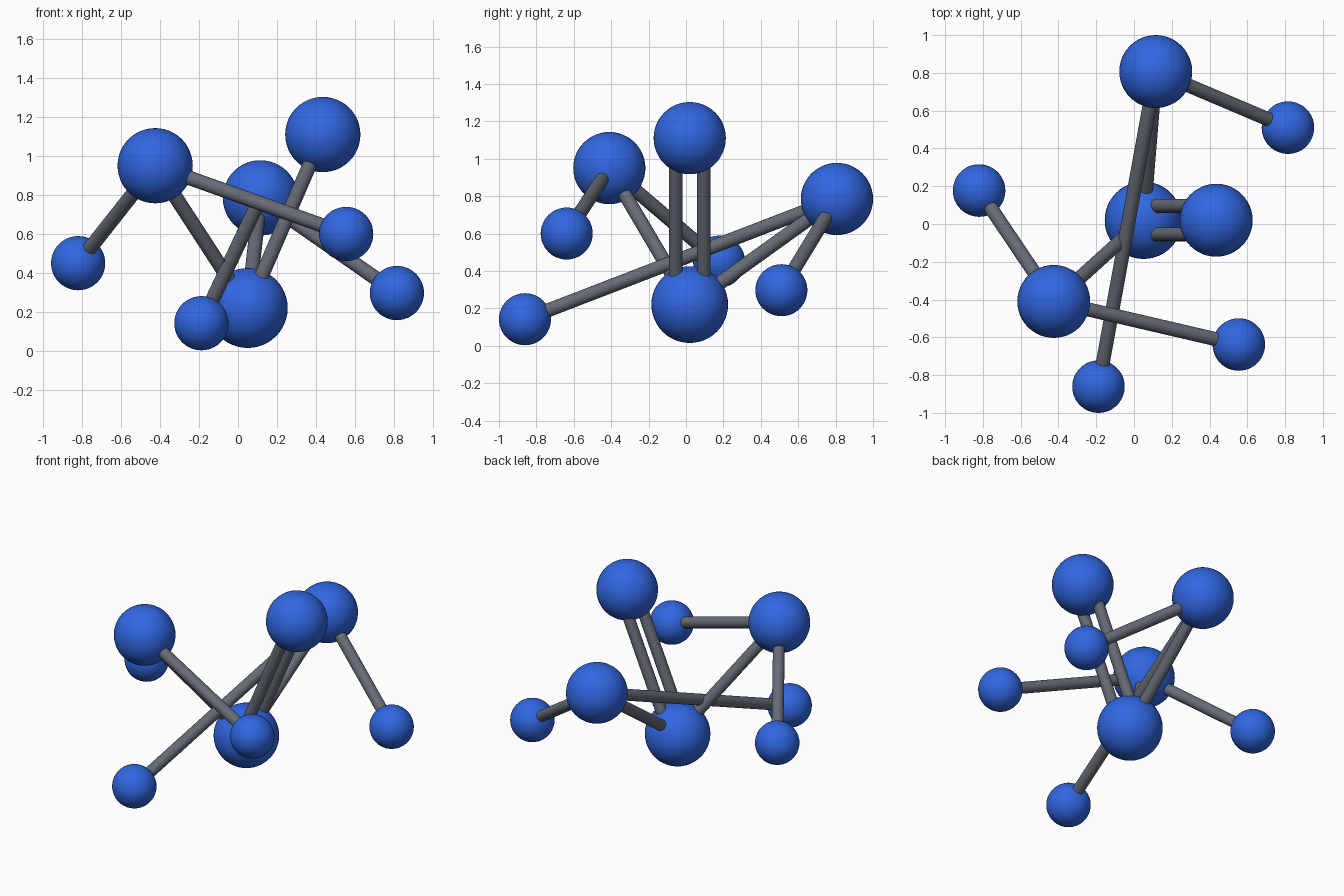
import bpy
from mathutils import Vector

cube = bpy.data.objects.get("Cube")
if cube:
    bpy.data.objects.remove(cube, do_unlink=True)


def make_material(name, rgb):
    mat = bpy.data.materials.new(name)
    mat.use_nodes = True
    colour = (*rgb, 1.0)
    mat.diffuse_color = colour
    mat.node_tree.nodes["Principled BSDF"].inputs["Base Color"].default_value = colour
    return mat


blue = make_material("ball blue", (0.03, 0.135, 0.75))
grey = make_material("rod grey", (0.133, 0.147, 0.178))


def finish(name, mat):
    obj = bpy.context.object
    obj.name = name
    obj.data.materials.append(mat)
    bpy.ops.object.shade_smooth_by_angle()


def ball(name, centre, radius):
    bpy.ops.mesh.primitive_uv_sphere_add(segments=48, ring_count=24,
                                         radius=radius, location=centre)
    finish(name, blue)


def rod(name, start, end, shift=0.0):
    # Cylinder between two ball centres, optionally moved sideways in y
    a, b = Vector(start), Vector(end)
    offset = Vector((0, shift, 0))
    bpy.ops.mesh.primitive_cylinder_add(
        vertices=32, radius=0.037, depth=(b - a).length,
        location=(a + b) / 2 + offset,
        rotation=(b - a).to_track_quat("Z", "Y").to_euler())
    finish(name, grey)


# Balls: centre and radius
CORE, LARGE, SMALL = 0.205, 0.193, 0.139
balls = {
    "core": ((0.05, 0.02, 0.22), CORE),
    "top": ((0.435, 0.02, 1.11), LARGE),
    "right": ((-0.425, -0.41, 0.95), LARGE),
    "back": ((0.115, 0.807, 0.785), LARGE),
    "right_outer": ((-0.82, 0.177, 0.45), SMALL),
    "right_cross": ((0.555, -0.638, 0.60), SMALL),
    "back_outer": ((0.815, 0.51, 0.297), SMALL),
    "back_cross": ((-0.188, -0.861, 0.142), SMALL),
}
for name, (centre, radius) in balls.items():
    ball(name + "_ball", centre, radius)

# Single rods
for a, b in (("core", "right"), ("core", "back"),
             ("right", "right_outer"), ("right", "right_cross"),
             ("back", "back_outer"), ("back", "back_cross")):
    rod(f"{a}_to_{b}_rod", balls[a][0], balls[b][0])

# Twin rods carrying the top ball
for side, shift in (("front", -0.075), ("back", 0.075)):
    rod(f"twin_{side}_rod", balls["core"][0], balls["top"][0], shift)
